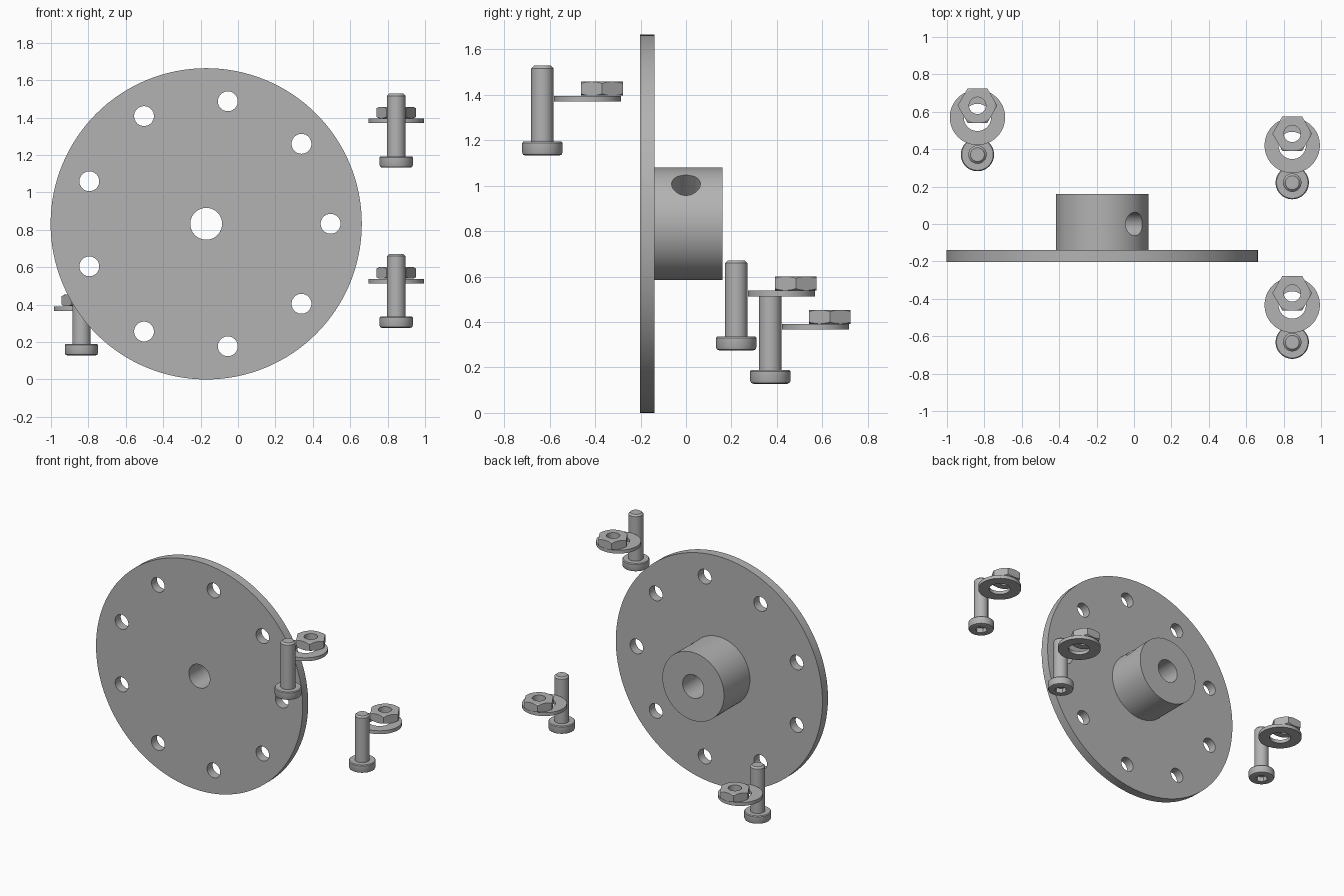
import bpy, bmesh
from math import pi, cos, sin, radians
from mathutils import Matrix, Vector

if "Cube" in bpy.data.objects:
    bpy.data.objects.remove(bpy.data.objects["Cube"])

steel = bpy.data.materials.new("grey steel")
steel.use_nodes = True
GREY = (0.45, 0.45, 0.45, 1)
steel.diffuse_color = GREY
steel.node_tree.nodes["Principled BSDF"].inputs["Base Color"].default_value = GREY


def make_object(name, bm, matrix):
    bmesh.ops.recalc_face_normals(bm, faces=bm.faces)
    mesh = bpy.data.meshes.new(name)
    bm.to_mesh(mesh)
    bm.free()
    mesh.transform(matrix)
    mesh.materials.append(steel)
    obj = bpy.data.objects.new(name, mesh)
    bpy.context.collection.objects.link(obj)
    return obj


def lathe(name, profile, matrix=Matrix(), steps=48):
    """Spin a closed (radius, height) profile around z."""
    bm = bmesh.new()
    verts = [bm.verts.new((r, 0, z)) for r, z in profile]
    edges = [bm.edges.new((verts[i - 1], verts[i])) for i in range(len(verts))]
    bmesh.ops.spin(bm, geom=verts + edges, cent=(0, 0, 0), axis=(0, 0, 1),
                   angle=2 * pi, steps=steps, use_merge=True)
    bmesh.ops.remove_doubles(bm, verts=bm.verts, dist=1e-5)
    return make_object(name, bm, matrix)


def rod(name, radius, z0, z1, matrix=Matrix(), sides=48):
    bm = bmesh.new()
    bmesh.ops.create_cone(bm, cap_ends=True, segments=sides, radius1=radius,
                          radius2=radius, depth=z1 - z0)
    return make_object(name, bm, matrix @ Matrix.Translation((0, 0, (z0 + z1) / 2)))


def boolean(obj, cutter, operation="DIFFERENCE"):
    mod = obj.modifiers.new("cut", "BOOLEAN")
    mod.operation, mod.object, mod.solver = operation, cutter, "EXACT"
    bpy.context.view_layer.objects.active = obj
    bpy.ops.object.modifier_apply(modifier=mod.name)
    bpy.data.objects.remove(cutter)


def smooth(obj):
    bpy.ops.object.select_all(action="DESELECT")
    obj.select_set(True)
    bpy.context.view_layer.objects.active = obj
    bpy.ops.object.shade_smooth_by_angle(angle=radians(25))


# Flange frame: local z runs from the front to the back
CENTRE = Vector((-0.17, 0, 0.832))
flange = Matrix.Translation(CENTRE) @ Matrix.Rotation(-pi / 2, 4, "X")
BORE = 0.085

# Round plate with a ring of nine bolt holes
plate = lathe("flange_plate", [(BORE, -0.202), (0.832, -0.202), (0.832, -0.138),
                               (BORE, -0.138)], flange, 128)
for i in range(9):
    a = 2 * pi * i / 9
    spot = Matrix.Translation((0.665 * cos(a), 0.665 * sin(a), 0))
    boolean(plate, rod("hole_cutter", 0.053, -0.3, 0, flange @ spot))
smooth(plate)

# Hub with a slanted set screw hole reaching the bore
hub = lathe("hub", [(BORE, -0.138), (0.248, -0.138), (0.248, 0.16), (BORE, 0.16)],
            flange, 96)
slant = Matrix.Translation(CENTRE) @ Matrix.Rotation(pi / 4, 4, "Y")
boolean(hub, rod("set_screw_cutter", 0.063, 0.02, 0.4, slant))
smooth(hub)

# Loose hardware: a bolt, a washer and a nut in each set
BOLT = [(0, 0), (0.074, 0), (0.085, 0.004), (0.089, 0.014), (0.089, 0.055),
        (0.084, 0.061), (0.049, 0.061), (0.049, 0.384), (0.037, 0.396), (0, 0.396)]
WASHER = [(0.073, 0.238), (0.148, 0.238), (0.148, 0.263), (0.073, 0.263)]
NUT = [(0.045, 0.264), (0.092, 0.264), (0.108, 0.273), (0.108, 0.316),
       (0.092, 0.325), (0.045, 0.325)]
SETS = {"front_left": (0.846, -0.632, 1.132),
        "back_left": (0.846, 0.221, 0.275),
        "back_right": (-0.837, 0.371, 0.128)}

for label, place in SETS.items():
    base = Matrix.Translation(place)
    bolt = lathe(label + "_bolt", BOLT, base)
    boolean(bolt, rod("socket_cutter", 0.042, -0.05, 0.035, base, 6))
    washer = lathe(label + "_washer", WASHER, base @ Matrix.Translation((0, 0.199, 0)))
    nut_at = base @ Matrix.Translation((0, 0.262, 0))
    nut = lathe(label + "_nut", NUT, nut_at)
    hexagon = rod("hexagon_cutter", 0.106, 0.2, 0.4,
                  nut_at @ Matrix.Rotation(pi / 2, 4, "Z"), 6)
    boolean(nut, hexagon, "INTERSECT")
    for part in (bolt, washer, nut):
        smooth(part)
